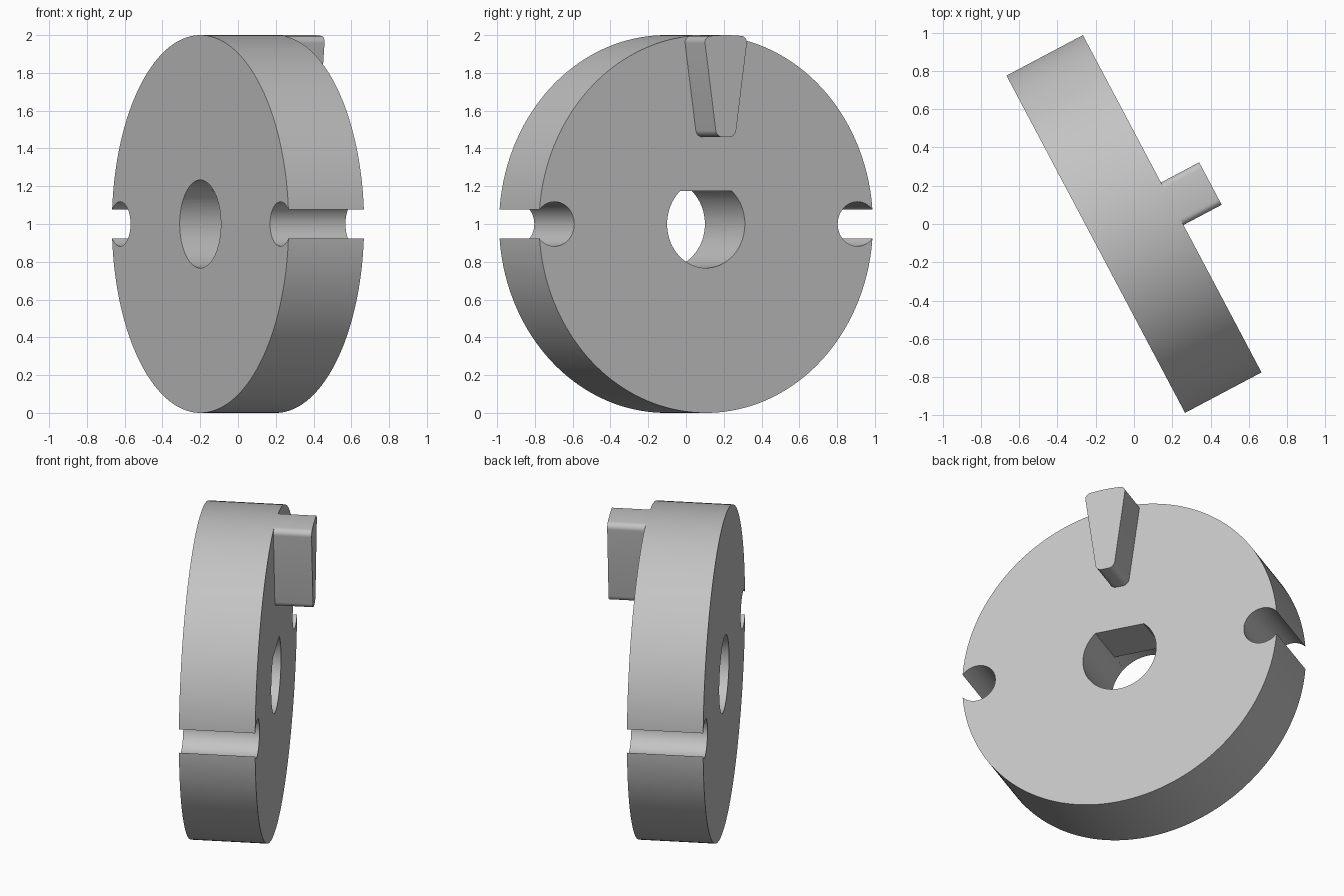
import bpy, bmesh
from math import sin, cos, pi, radians, asin, sqrt

if "Cube" in bpy.data.objects:
    bpy.data.objects.remove(bpy.data.objects["Cube"])

TURN = radians(27.9)     # the axle direction, measured from +x
HALF = 0.226             # half the disc thickness
RADIUS = 1.0
BORE = 0.233
FLAT = 0.175             # height of the bore's flat above the axis
KEY_OUT = 0.452

grey = bpy.data.materials.new("plain grey")
grey.use_nodes = True
colour = (0.55, 0.55, 0.55, 1)
grey.diffuse_color = colour
grey.node_tree.nodes["Principled BSDF"].inputs["Base Color"].default_value = colour


def arc(radius, start, end, steps, cy=0.0, cz=0.0):
    """Points (across, up) on an arc."""
    angles = [start + (end - start) * i / steps for i in range(steps + 1)]
    return [(cy + radius * cos(a), cz + radius * sin(a)) for a in angles]


def circle(radius, steps, cy=0.0):
    return arc(radius, 0, 2 * pi, steps, cy)[:-1]


def prism(name, outline, x0, x1, rounding=0.0):
    """Extrude an outline along the axle, optionally rounding its corners."""
    bm = bmesh.new()
    base = bm.faces.new([bm.verts.new((x0, y, z)) for y, z in outline])
    made = bmesh.ops.extrude_face_region(bm, geom=[base])["geom"]
    for v in made:
        if isinstance(v, bmesh.types.BMVert):
            v.co.x = x1
    bmesh.ops.recalc_face_normals(bm, faces=bm.faces)
    if rounding:
        corners = [e for e in bm.edges
                   if abs(e.verts[0].co.x - e.verts[1].co.x) > 0.01
                   and e.calc_face_angle() > 0.5]
        bmesh.ops.bevel(bm, geom=corners, offset=rounding, offset_type='OFFSET',
                        segments=8, profile=0.5, affect='EDGES')
    mesh = bpy.data.meshes.new(name)
    bm.to_mesh(mesh)
    bm.free()
    mesh.materials.append(grey)
    obj = bpy.data.objects.new(name, mesh)
    bpy.context.collection.objects.link(obj)
    obj.location.z = RADIUS
    obj.rotation_euler.z = TURN
    return obj


def activate(obj):
    bpy.ops.object.select_all(action='DESELECT')
    obj.select_set(True)
    bpy.context.view_layer.objects.active = obj


def carve(target, cutter):
    mod = target.modifiers.new("cut", 'BOOLEAN')
    mod.operation = 'DIFFERENCE'
    mod.solver = 'EXACT'
    mod.object = cutter
    activate(target)
    bpy.ops.object.modifier_apply(modifier=mod.name)
    bpy.data.objects.remove(cutter)


# Disc with a round notch on each side
disc = prism("disc", circle(RADIUS, 160), -HALF, HALF)
for side in (-1, 1):
    carve(disc, prism("notch_cutter", circle(0.118, 48, side * 0.907), -0.5, 0.5))

# Bore: fully round at the front, flat-topped through the rest
edge = asin(FLAT / BORE)
carve(disc, prism("flat_bore_cutter", arc(BORE, pi - edge, 2 * pi + edge, 56), -0.5, 0.5))
carve(disc, prism("round_bore_cutter", circle(BORE, 64), -0.5, -HALF + 0.15))

# Tapered drive key whose top follows the rim
top = 0.13
spread = asin(top / RADIUS)
outline = [(-0.056, 0.46), (0.056, 0.46)]
outline += arc(RADIUS, pi / 2 - spread, pi / 2 + spread, 6)
key = prism("drive_key", outline, HALF, KEY_OUT, rounding=0.035)

for part in (disc, key):
    activate(part)
    bpy.ops.object.shade_smooth_by_angle(angle=radians(30))
